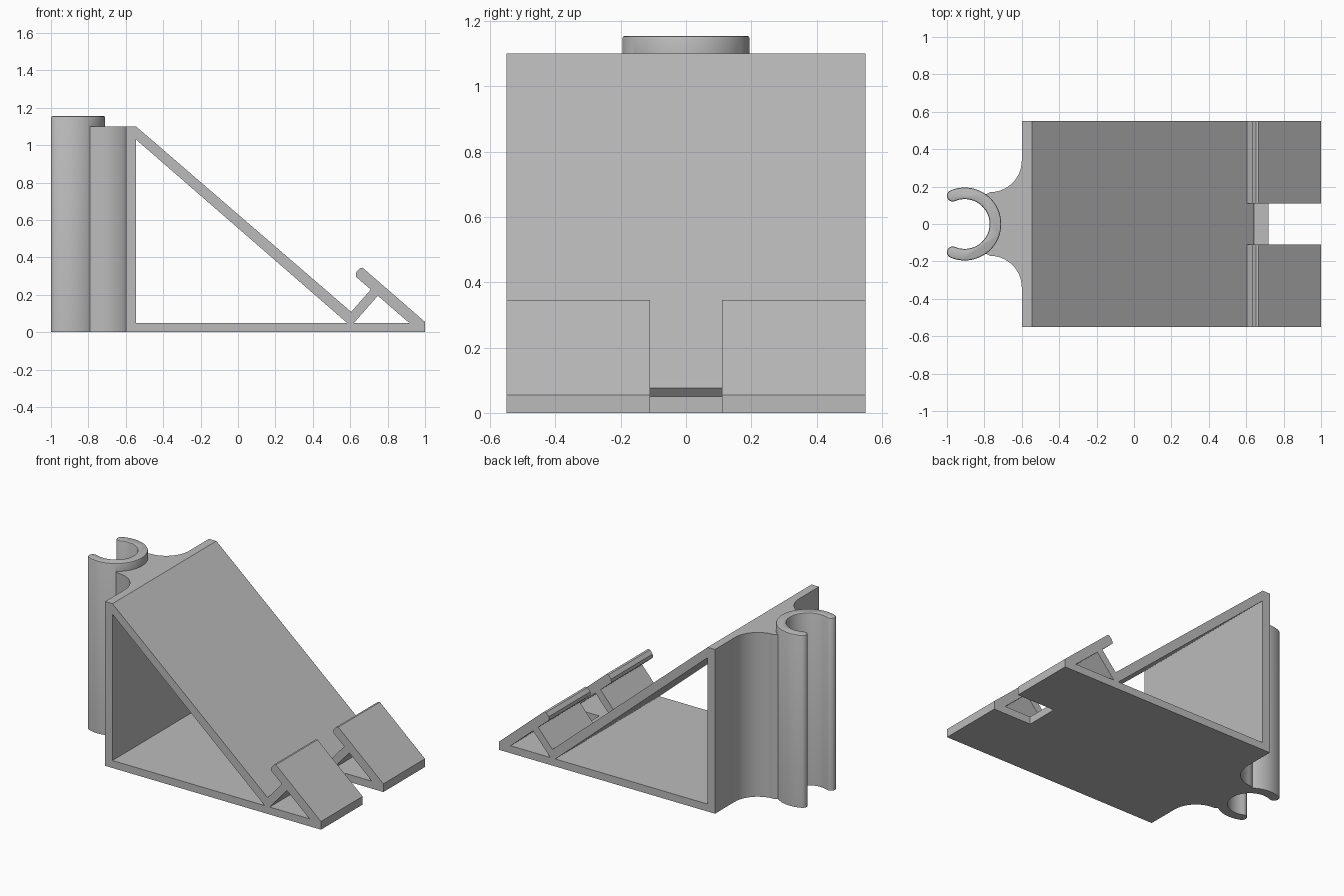
import bpy, bmesh, math

if "Cube" in bpy.data.objects:
    bpy.data.objects.remove(bpy.data.objects["Cube"])

W = 0.55          # half width of the stand
H = 1.10          # stand height
CX = -0.905       # clip centre in x

grey = bpy.data.materials.new("plain grey")
grey.diffuse_color = (0.5, 0.5, 0.5, 1)
grey.use_nodes = True
grey.node_tree.nodes["Principled BSDF"].inputs["Base Color"].default_value = grey.diffuse_color


def prism(name, pts, lo, hi, upright=False, bevel=0):
    """Extrude a profile along y (x,z points) or upright along z (x,y points)."""
    bm = bmesh.new()
    place = (lambda p, t: (p[0], p[1], t)) if upright else (lambda p, t: (p[0], t, p[1]))
    a = [bm.verts.new(place(p, lo)) for p in pts]
    b = [bm.verts.new(place(p, hi)) for p in pts]
    bm.faces.new(a)
    top = bm.faces.new(b)
    n = len(pts)
    for i in range(n):
        j = (i + 1) % n
        bm.faces.new((a[i], a[j], b[j], b[i]))
    bmesh.ops.recalc_face_normals(bm, faces=bm.faces)
    if bevel:
        bmesh.ops.bevel(bm, geom=list(top.edges), offset=bevel, segments=2,
                        profile=0.5, affect='EDGES')
    me = bpy.data.meshes.new(name)
    bm.to_mesh(me)
    bm.free()
    me.materials.append(grey)
    ob = bpy.data.objects.new(name, me)
    bpy.context.collection.objects.link(ob)
    return ob


def combine(target, tool, operation):
    mod = target.modifiers.new("bool", 'BOOLEAN')
    mod.operation = operation
    mod.solver = 'EXACT'
    mod.object = tool
    bpy.context.view_layer.objects.active = target
    bpy.ops.object.modifier_apply(modifier=mod.name)
    bpy.data.objects.remove(tool, do_unlink=True)


def arc(cx, cy, r, a0, a1, n):
    return [(cx + r * math.cos(math.radians(a0 + (a1 - a0) * i / n)),
             cy + r * math.sin(math.radians(a0 + (a1 - a0) * i / n))) for i in range(n + 1)]


# Wedge stand with front lip
stand = prism("stand", [(-0.6, 0), (1, 0), (1, 0.055), (0.666, 0.345), (0.652, 0.343),
                        (0.632, 0.32), (0.63, 0.297), (0.71, 0.228), (0.605, 0.1085),
                        (-0.545, H), (-0.6, H)], -W, W)

# Triangular openings
combine(stand, prism("main_opening", [(-0.545, 0.05), (0.583, 0.05), (-0.545, 1.03)],
                     -1, 1), 'DIFFERENCE')
combine(stand, prism("lip_opening", [(0.62, 0.05), (0.915, 0.05), (0.748, 0.195)],
                     -1, 1), 'DIFFERENCE')

# Notch through the middle of the lip
combine(stand, prism("lip_notch", [(0.59, 0.16), (0.605, 0.1085), (0.65, 0.0695), (0.72, 0.0695),
                                   (0.72, -0.1), (1.1, -0.1), (1.1, 0.5), (0.55, 0.5)],
                     -0.11, 0.11), 'DIFFERENCE')

# Flared neck between back wall and clip
neck = [(-0.57, -0.34), (-0.57, 0.34)]
neck += arc(-0.77, 0.34, 0.17, 0, -90, 16)
neck += arc(CX, 0, 0.164, 60, -60, 16)
neck += arc(-0.77, -0.34, 0.17, 90, 0, 16)
combine(stand, prism("neck", neck, 0, H, True), 'UNION')

# Open C-shaped clip with rounded tips
R, r, end = 0.195, 0.133, 113
mid, tip = (R + r) / 2, (R - r) / 2
ca, sa = math.cos(math.radians(end)), math.sin(math.radians(end))
clip = arc(CX, 0, R, -end, end, 48)
clip += arc(CX + mid * ca, mid * sa, tip, end, end + 180, 10)[1:-1]
clip += arc(CX, 0, r, end, -end, 48)
clip += arc(CX + mid * ca, -mid * sa, tip, 180 - end, 360 - end, 10)[1:-1]
combine(stand, prism("clip", clip, 0, 1.155, True, 0.008), 'UNION')

# Smooth curves, crisp edges
bpy.ops.object.select_all(action='DESELECT')
stand.select_set(True)
bpy.context.view_layer.objects.active = stand
bpy.ops.object.shade_smooth_by_angle(angle=math.radians(30))
